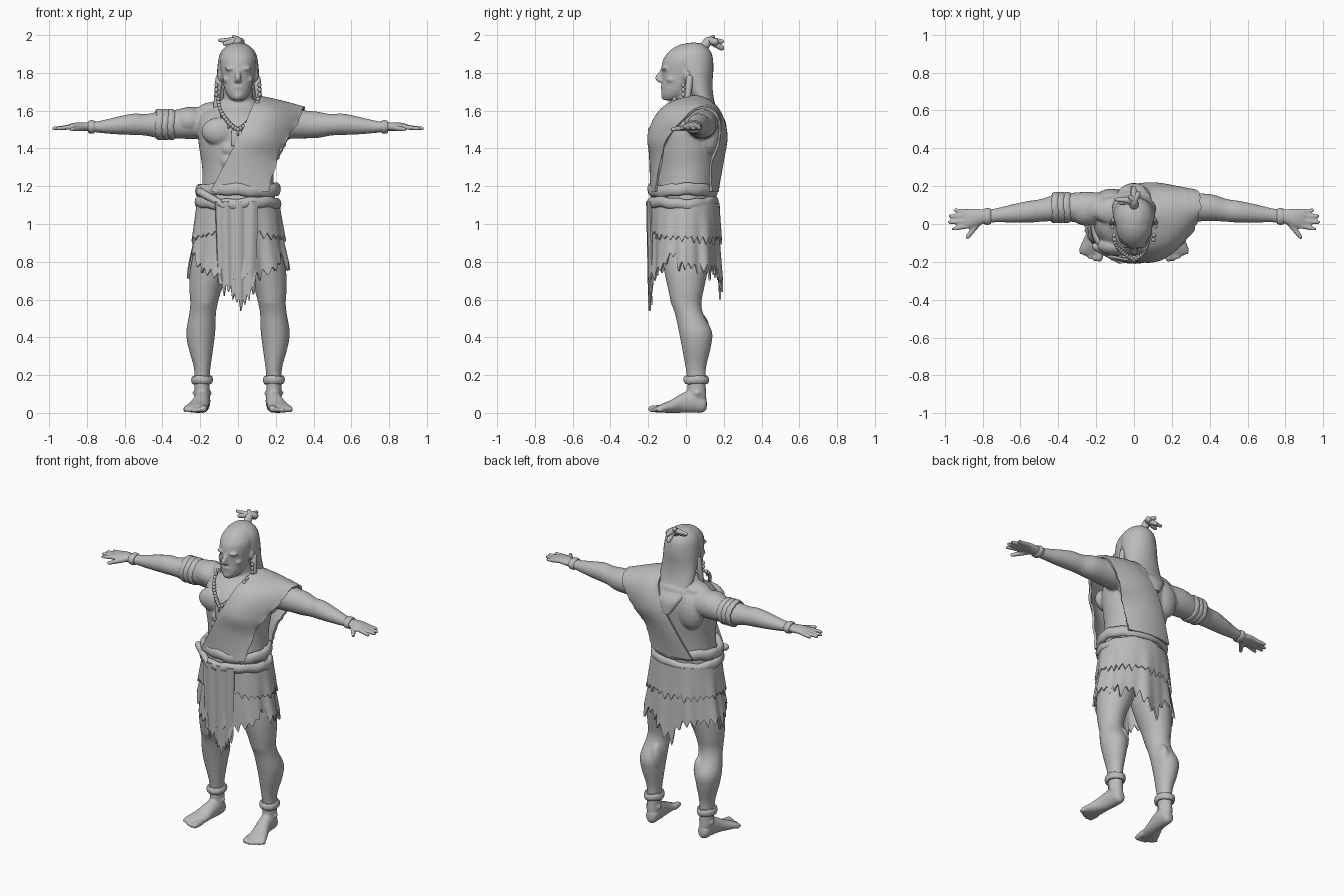
import bpy, bmesh, math, random
from mathutils import Vector, Matrix
from mathutils.bvhtree import BVHTree

if "Cube" in bpy.data.objects:
    bpy.data.objects.remove(bpy.data.objects["Cube"])

random.seed(4)
V = Vector
grey = bpy.data.materials.new("plain grey")
grey.diffuse_color = (0.5, 0.5, 0.5, 1)
grey.use_nodes = True
grey.node_tree.nodes["Principled BSDF"].inputs["Base Color"].default_value = grey.diffuse_color


def catmull(rows, k):
    """Smoothly resample a list of number tuples."""
    out = []
    for i in range(len(rows) - 1):
        q = [rows[max(0, min(len(rows) - 1, i + j))] for j in (-1, 0, 1, 2)]
        for s in range(k):
            t = s / k
            out.append([0.5 * (2 * b + (c - a) * t + (2 * a - 5 * b + 4 * c - d) * t * t
                               + (3 * b - a - 3 * c + d) * t ** 3) for a, b, c, d in zip(*q)])
    return out + [list(rows[-1])]


def grid(bm, rows, wrap_u=True, wrap_v=False, caps=False):
    vs = [[bm.verts.new(p) for p in r] for r in rows]
    n, m = len(rows[0]), len(rows)
    for j in range(m if wrap_v else m - 1):
        for i in range(n if wrap_u else n - 1):
            bm.faces.new((vs[j][i], vs[j][(i + 1) % n], vs[(j + 1) % m][(i + 1) % n], vs[(j + 1) % m][i]))
    if caps:
        bm.faces.new(vs[0][::-1])
        bm.faces.new(vs[-1])


def loft(bm, axis, secs, k=4, n=24):
    """Sections are (x, y, z, radius_1, radius_2) across the given axis."""
    a, b = {'x': (V((0, 1, 0)), V((0, 0, 1))), 'y': (V((1, 0, 0)), V((0, 0, 1))),
            'z': (V((1, 0, 0)), V((0, 1, 0)))}[axis]
    grid(bm, [[V(s[:3]) + a * s[3] * math.cos(t) + b * s[4] * math.sin(t)
               for t in (math.tau * i / n for i in range(n))] for s in catmull(secs, k)], caps=True)


def limb(bm, p0, p1, r0, r1, n=10):
    """Tapered rod with rounded ends."""
    p0, p1 = V(p0), V(p1)
    d = (p1 - p0).normalized()
    a = d.orthogonal().normalized()
    b = d.cross(a)
    prof = [(p0 - d * r0, r0 * .3), (p0 - d * r0 * .6, r0 * .8), (p0, r0), ((p0 + p1) / 2, (r0 + r1) / 2),
            (p1 - d * r1, r1), (p1 - d * r1 * .4, r1 * .8), (p1, r1 * .3)]
    grid(bm, [[c + (a * math.cos(math.tau * i / n) + b * math.sin(math.tau * i / n)) * r
               for i in range(n)] for c, r in prof], caps=True)


def blob(bm, c, r, tilt=0):
    m = Matrix.Translation(c) @ Matrix.Rotation(tilt, 4, 'X') @ Matrix.Diagonal((*r, 1))
    bmesh.ops.create_uvsphere(bm, u_segments=16, v_segments=10, radius=1, matrix=m)


def roll(bm, axis, c, ra, rb, r, h, wob=0.0):
    """Cloth roll or band around a limb: r is its thickness, h its half height."""
    a, b, w = {'x': (V((0, 1, 0)), V((0, 0, 1)), V((1, 0, 0))),
               'z': (V((1, 0, 0)), V((0, 1, 0)), V((0, 0, 1)))}[axis]
    rows = []
    for i in range(64):
        t = math.tau * i / 64
        q = wob * math.sin(3 * t + 1) + wob * .5 * math.sin(11 * t)
        rows.append([V(c) + a * math.cos(t) * (ra + r * math.cos(p)) + b * math.sin(t) * (rb + r * math.cos(p))
                     + w * (h * math.sin(p) + q) for p in (math.tau * j / 10 for j in range(10))])
    grid(bm, rows, wrap_v=True)


def finish(name, bm, mods=()):
    """Make the object and bake its modifiers."""
    bmesh.ops.recalc_face_normals(bm, faces=bm.faces)
    me = bpy.data.meshes.new(name)
    bm.to_mesh(me)
    bm.free()
    ob = bpy.data.objects.new(name, me)
    bpy.context.collection.objects.link(ob)
    for kind, opts in mods:
        m = ob.modifiers.new(kind.lower(), kind)
        for key, val in opts.items():
            setattr(m, key, val)
    if mods:
        dg = bpy.context.evaluated_depsgraph_get()
        me = bpy.data.meshes.new_from_object(ob.evaluated_get(dg))
        ob.modifiers.clear()
        ob.data = me
    me.materials.clear()
    me.materials.append(grey)
    return ob


# Body: torso, neck and head
bm = bmesh.new()
loft(bm, 'z', [(0, 0, .88, .16, .11), (0, 0, 1.0, .2, .15), (0, -.01, 1.1, .2, .16), (0, 0, 1.2, .19, .155),
               (0, .005, 1.3, .19, .16), (0, .008, 1.4, .205, .17), (0, .012, 1.5, .215, .175),
               (0, .03, 1.57, .2, .15), (0, .05, 1.62, .14, .115), (0, .04, 1.66, .085, .08)], n=40)
loft(bm, 'z', [(0, .03, 1.56, .09, .09), (0, .03, 1.65, .08, .08), (0, .02, 1.76, .075, .08)])
loft(bm, 'z', [(0, -.08, 1.655, .03, .04), (0, -.062, 1.675, .052, .066), (0, -.045, 1.71, .07, .085),
               (0, -.02, 1.77, .085, .107), (0, -.005, 1.83, .095, .125), (0, .005, 1.88, .096, .122),
               (0, .015, 1.925, .075, .092), (0, .02, 1.95, .04, .05), (0, .02, 1.956, .01, .01)])
limb(bm, (0, -.122, 1.815), (0, -.158, 1.76), .011, .016)      # nose
blob(bm, (0, -.138, 1.76), (.022, .016, .011))
blob(bm, (0, -.122, 1.725), (.028, .013, .007))               # lips
blob(bm, (0, -.118, 1.71), (.024, .013, .007))
blob(bm, (0, -.115, 1.678), (.024, .018, .017))               # chin
for s in (-1, 1):
    blob(bm, (s * .037, -.112, 1.822), (.034, .018, .011))    # brow
    blob(bm, (s * .037, -.1, 1.797), (.017, .012, .009))      # eye
    blob(bm, (s * .055, -.077, 1.765), (.026, .028, .018))    # cheekbone
    blob(bm, (s * .095, .01, 1.785), (.014, .022, .035))      # ear
    # chest, back and stomach muscles
    blob(bm, (s * .095, -.115, 1.49), (.1, .055, .075))
    blob(bm, (s * .12, .125, 1.48), (.09, .062, .12))
    blob(bm, (s * .1, .07, 1.6), (.12, .075, .05))
    blob(bm, (s * .255, .08, 1.545), (.09, .09, .075))
    for z in (1.25, 1.33, 1.4):
        blob(bm, (s * .045, -.142, z), (.043, .026, .04))
    # arm and hand
    loft(bm, 'x', [(s * x, *q) for x, *q in [
        (.12, .08, 1.53, .08, .08), (.25, .085, 1.535, .085, .085), (.34, .088, 1.528, .075, .075),
        (.42, .085, 1.525, .07, .07), (.49, .072, 1.525, .06, .057), (.55, .065, 1.528, .058, .057),
        (.63, .057, 1.522, .05, .048), (.72, .047, 1.515, .038, .034), (.78, .04, 1.514, .036, .025),
        (.82, .037, 1.516, .043, .023), (.86, .032, 1.517, .05, .02), (.9, .028, 1.513, .05, .014)]])
    for y0, x1, y1 in ((-.01, .965, -.028), (.016, .985, .008), (.042, .982, .042), (.066, .955, .074)):
        limb(bm, (s * .875, y0, 1.514), (s * x1, y1, 1.505), .014, .0105)
    limb(bm, (s * .82, .01, 1.51), (s * .888, -.08, 1.5), .018, .012)
    # leg and foot
    loft(bm, 'z', [(s * x, *q) for x, *q in [
        (.1, 0, .95, .09, .13), (.125, 0, .85, .11, .13), (.15, 0, .75, .105, .115), (.172, 0, .65, .085, .094),
        (.18, .002, .58, .073, .08), (.188, .018, .52, .071, .075), (.197, .05, .43, .077, .088),
        (.197, .055, .35, .067, .077), (.19, .052, .25, .046, .056), (.19, .055, .18, .04, .049),
        (.19, .058, .08, .04, .05)]])
    blob(bm, (s * .175, -.055, .6), (.04, .028, .045))        # kneecap
    blob(bm, (s * .155, .07, .44), (.035, .055, .09))         # inner calf
    blob(bm, (s * .19, .06, .105), (.052, .03, .024))         # ankle bones
    loft(bm, 'y', [(s * x, *q) for x, *q in [
        (.187, .11, .045, .02, .025), (.187, .09, .047, .036, .045), (.188, .04, .062, .042, .062),
        (.196, -.02, .052, .045, .052), (.212, -.08, .034, .056, .034), (.226, -.13, .024, .063, .023),
        (.23, -.16, .017, .058, .014)]])
    for i in range(5):
        x, r = .182 + i * .025, (.02, .014, .014, .013, .012)[i]
        limb(bm, (s * (x - .004), -.13, r + .004), (s * (x + .003), -.2 + .0035 * i * i, r), r, r * .95)
body = finish("body", bm, [('REMESH', dict(mode='VOXEL', voxel_size=.0075)),
                           ('SMOOTH', dict(factor=.5, iterations=3))])
bvh = BVHTree.FromPolygons([v.co for v in body.data.vertices], [p.vertices for p in body.data.polygons])


def outside(p, gap):
    """Push a point out until it clears the body."""
    co, no, _, _ = bvh.find_nearest(p)
    return co + no * gap if (p - co).dot(no) < gap else p


# Sash over one shoulder: inner edge, middle and outer edge of each row
half = [(-.15, -.165, 1.17, .02, -.185, 1.17, .17, -.16, 1.17),
        (-.05, -.185, 1.36, .09, -.18, 1.35, .2, -.13, 1.33),
        (.025, -.18, 1.5, .14, -.185, 1.47, .25, -.1, 1.44),
        (.075, -.11, 1.62, .2, -.1, 1.6, .315, -.02, 1.54)]
rows = half + [(.1, .05, 1.675, .22, .06, 1.65, .35, .08, 1.615)] + [
    (.08, .15, 1.62, .2, .17, 1.6, .33, .17, 1.55), (.02, .2, 1.5, .14, .21, 1.47, .26, .17, 1.43),
    (-.06, .185, 1.35, .07, .19, 1.34, .2, .13, 1.32), (-.15, .14, 1.17, 0, .165, 1.17, .15, .13, 1.17)]
pts = []
for r in catmull(rows, 8):
    a, b, c = V(r[:3]), V(r[3:6]), V(r[6:])
    line = []
    for i in range(21):
        t = i / 20
        p = a * (1 - t) * (1 - 2 * t) + b * 4 * t * (1 - t) + c * t * (2 * t - 1)
        line.append(outside(p, .012 + .004 * math.sin(t * 19) ** 2))
    line[-1] = line[-1] + V((random.uniform(-.012, .012), 0, 0))
    pts.append(line)
bm = bmesh.new()
grid(bm, pts, wrap_u=False)
finish("sash", bm, [('SMOOTH', dict(factor=.5, iterations=2)), ('SOLIDIFY', dict(thickness=.014, offset=0))])

# Belt of two cloth rolls and a sagging knot
bm = bmesh.new()
roll(bm, 'z', (0, -.018, 1.18), .205, .165, .022, .034, .006)
roll(bm, 'z', (0, -.018, 1.11), .208, .17, .022, .03, -.007)
limb(bm, (-.2, -.12, 1.17), (-.06, -.2, 1.09), .022, .018)
finish("belt", bm)


def ragged(u, teeth, depth, rnd):
    """Torn edge: saw teeth of random depth."""
    f = u * teeth
    return depth * (1 - abs(2 * (f % 1) - 1)) * rnd[int(f) % len(rnd)]


def skirt(name, top, rx, ry, flare, hem, teeth, depth):
    n, rnd = 216, [random.uniform(.3, 1) for _ in range(teeth)]
    cols = []
    for i in range(n):
        t = math.tau * i / n
        low = hem(t) - ragged(i / n, teeth, depth, rnd)
        col = []
        for j in range(9):
            z = top + (low - top) * j / 8
            d = top - z
            w = 1 + .12 * d * math.sin(9 * t) + .05 * d * math.sin(17 * t + 2)
            col.append(V(((rx + flare * d) * w * math.sin(t), -.005 - (ry + .05 * d) * w * math.cos(t), z)))
        cols.append(col)
    bm = bmesh.new()
    grid(bm, cols, wrap_u=False, wrap_v=True)
    finish(name, bm, [('SOLIDIFY', dict(thickness=.01, offset=0))])


def front(t, w):
    return math.exp(-(min(t, math.tau - t) / w) ** 2)


def back(t, w):
    return math.exp(-((t - math.pi) / w) ** 2)


skirt("upper_skirt", 1.11, .214, .178, .15, lambda t: .935 + .05 * front(t, .7), 36, .045)
skirt("lower_skirt", 1.09, .2, .168, .19, lambda t: .8 - .02 * back(t, 1.2) - .1 * back(t, .22)
      - .06 * front(t, .8) + .07 * front(abs(t - math.pi) - 1.95, .2), 34, .1)

# Hanging front loincloth
rnd = [random.uniform(.2, 1) for _ in range(9)]
cols = []
for i in range(49):
    u = i / 48
    x = -.12 + .225 * u
    low = .69 - .09 * math.exp(-((x - .02) / .05) ** 2) - ragged(u, 9, .075, rnd)
    cols.append([V((x * (1 - .12 * j / 14), -.2 + .7 * x * x + .006 * math.sin(u * 20) + .01 * j / 14,
                    1.12 + (low - 1.12) * j / 14)) for j in range(15)])
bm = bmesh.new()
grid(bm, cols, wrap_u=False)
finish("loincloth", bm, [('SOLIDIFY', dict(thickness=.01, offset=0))])

# Long hair, side locks and topknot
bm = bmesh.new()
loft(bm, 'z', [(0, .04, 1.96, .01, .01), (0, .038, 1.95, .05, .055), (0, .035, 1.905, .094, .1),
               (0, .043, 1.83, .109, .102), (0, .062, 1.74, .113, .078), (0, .09, 1.66, .115, .058),
               (0, .13, 1.6, .1, .04), (0, .18, 1.54, .075, .03), (0, .203, 1.46, .025, .014)], n=32)
for s in (-1, 1):
    limb(bm, (s * .1, .02, 1.77), (s * .118, .0, 1.6), .02, .014)
finish("hair", bm)
bm = bmesh.new()
limb(bm, (0, .08, 1.92), (0, .13, 1.985), .026, .022)
for tip, r in (((-.105, .13, 1.972), .009), ((-.08, .11, 1.952), .012), ((.025, .17, 1.96), .02),
               ((-.01, .2, 1.925), .014), ((.0, .2, 1.965), .012), ((-.03, .15, 1.995), .01)):
    limb(bm, (0, .125, 1.972), tip, .019, r)
finish("topknot", bm)

# Bead necklace with pendant
bm = bmesh.new()
for i in range(25):
    u = i / 12 - 1
    p = outside(V((.105 * math.sin(u * 1.5), -.06 - .13 * (1 - abs(u)) ** .7, 1.5 + .16 * abs(u) ** 1.3)), .008)
    blob(bm, p, (.011, .011, .012))
    if i % 4 == 0:
        limb(bm, p, p + V((0, -.008, -.035)), .008, .004)
finish("necklace", bm)
bm = bmesh.new()
bmesh.ops.create_cube(bm, matrix=Matrix.Translation((-.008, -.178, 1.455)) @ Matrix.Diagonal((.055, .022, .085, 1)))
finish("pendant", bm, [('BEVEL', dict(width=.006, segments=2))])

# Arm, wrist and ankle bands, earrings
bm = bmesh.new()
for x in (-.355, -.385, -.415):
    roll(bm, 'x', (x, .087, 1.527), .072, .072, .011, .02, .003)
finish("armband", bm)
for side, s in (("right", -1), ("left", 1)):
    bm = bmesh.new()
    roll(bm, 'x', (s * .775, .04, 1.514), .035, .026, .01, .02)
    finish(side + "_wristband", bm)
    bm = bmesh.new()
    roll(bm, 'z', (s * .19, .054, .175), .045, .055, .013, .022, .002)
    finish(side + "_anklet", bm)
    bm = bmesh.new()
    for z in (1.735, 1.71, 1.685):
        blob(bm, (s * .114, -.015, z), (.01, .01, .013))
    finish(side + "_earring", bm)

for ob in bpy.context.collection.objects:
    ob.select_set(True)
bpy.context.view_layer.objects.active = body
bpy.ops.object.shade_smooth_by_angle(angle=math.radians(50))
